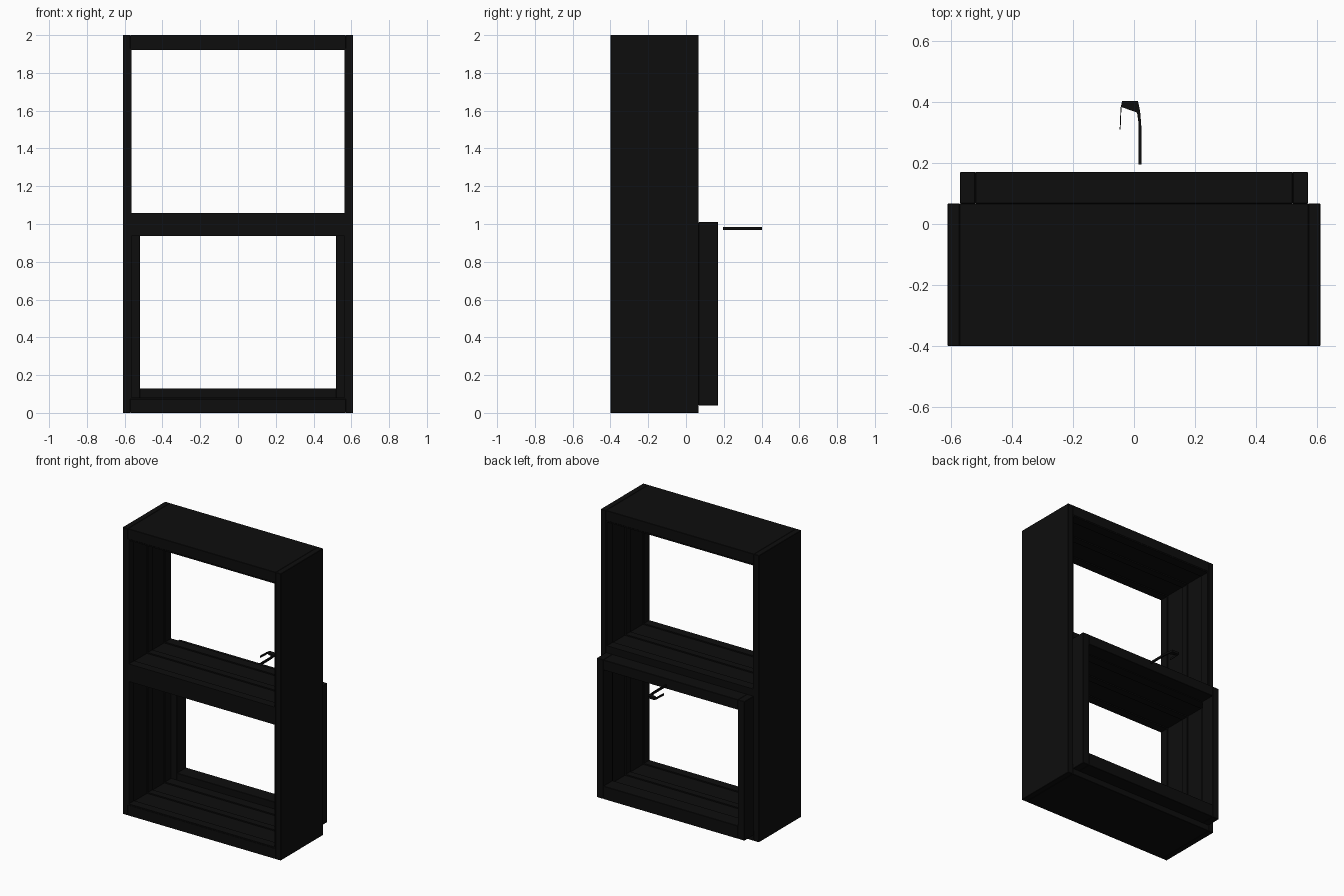
import bpy, bmesh

cube = bpy.data.objects.get("Cube")
if cube:
    bpy.data.objects.remove(cube, do_unlink=True)

black = bpy.data.materials.new("black_paint")
black.use_nodes = True
colour = (0.004, 0.004, 0.004, 1)
black.diffuse_color = colour
black.node_tree.nodes["Principled BSDF"].inputs["Base Color"].default_value = colour


def finish(name, bm):
    bmesh.ops.recalc_face_normals(bm, faces=bm.faces[:])
    mesh = bpy.data.meshes.new(name)
    bm.to_mesh(mesh)
    bm.free()
    mesh.materials.append(black)
    obj = bpy.data.objects.new(name, mesh)
    bpy.context.collection.objects.link(obj)
    return obj


def box(name, x, y, z, bevel=0.002):
    """Box from (min, max) ranges with a slightly eased edge."""
    bm = bmesh.new()
    bmesh.ops.create_cube(bm, size=1)
    for v in bm.verts:
        for i, (lo, hi) in enumerate((x, y, z)):
            v.co[i] = lo if v.co[i] < 0 else hi
    obj = finish(name, bm)
    if bevel:
        mod = obj.modifiers.new("eased_edges", "BEVEL")
        mod.width = bevel
        mod.segments = 1
    return obj


def border(name, half, inner_half, y, z, inner_z, bevel=0.002):
    """Rectangular frame: two full-height stiles and two rails between them."""
    for side, s in (("right", -1), ("left", 1)):
        box(f"{name}_{side}_stile", sorted((s * inner_half, s * half)), y, z, bevel)
    span = (-inner_half, inner_half)
    box(f"{name}_bottom_rail", span, y, (z[0], inner_z[0]), bevel)
    box(f"{name}_top_rail", span, y, (inner_z[1], z[1]), bevel)


# Deep outer casing with a cross rail
DEPTH = (-0.40, 0.067)
STEP = 0.008
border("casing", 0.61, 0.563 + STEP, DEPTH, (0, 2), (0.082 - STEP, 1.92 + STEP))
box("casing_cross_rail", (-0.563 - STEP, 0.563 + STEP), DEPTH, (0.936 + STEP, 1.058 - STEP), 0)

# Shallow stops that leave channels round both openings
for place, y in (("front", (-0.40, -0.34)), ("middle", (-0.19, -0.14)), ("back", (0.0, 0.067))):
    for level, (lo, hi) in (("lower", (0.082, 0.936)), ("upper", (1.058, 1.92))):
        border(f"{level}_{place}_stop", 0.563 + STEP, 0.563, y,
               (lo - STEP, hi + STEP), (lo, hi), 0)

# Lower sash standing proud of the back
border("lower_sash", 0.57, 0.52, (0.067, 0.17), (0.04, 1.01), (0.13, 0.94))

# Flat hooked latch behind the sash
outline = [(0.015, 0.195), (0.024, 0.195), (0.024, 0.32), (0.020, 0.37), (0.013, 0.403),
           (-0.039, 0.403), (-0.044, 0.38), (-0.047, 0.31), (-0.044, 0.31),
           (-0.041, 0.383), (0.010, 0.365), (0.015, 0.33)]
bm = bmesh.new()
face = bm.faces.new([bm.verts.new((x, y, 0.968)) for x, y in outline])
extruded = bmesh.ops.extrude_face_region(bm, geom=[face])["geom"]
bmesh.ops.translate(bm, vec=(0, 0, 0.015),
                    verts=[g for g in extruded if isinstance(g, bmesh.types.BMVert)])
finish("latch_hook", bm)
